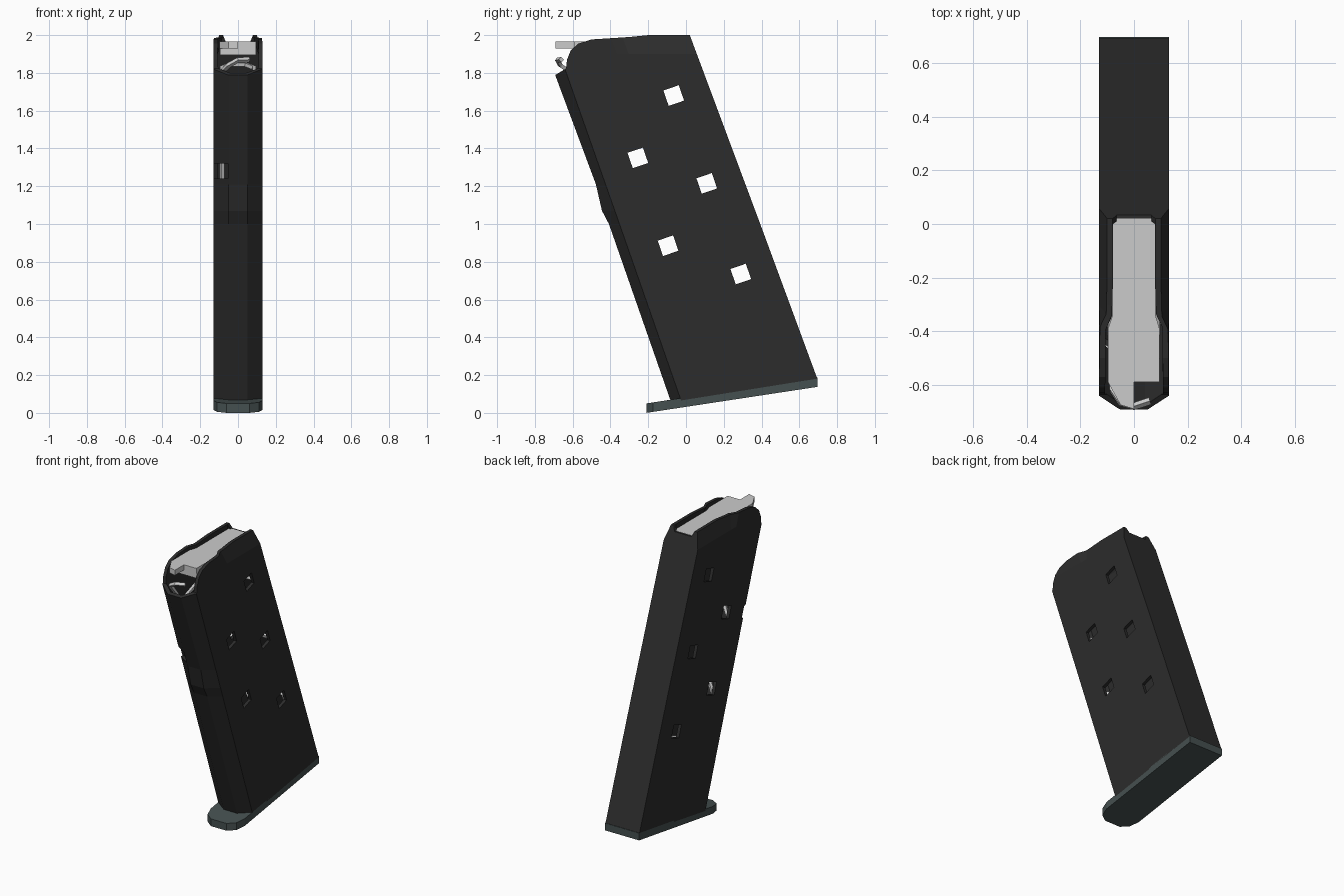
import bpy, bmesh, math

if "Cube" in bpy.data.objects:
    bpy.data.objects.remove(bpy.data.objects["Cube"])

def material(name, col):
    m = bpy.data.materials.new(name)
    m.diffuse_color = (*col, 1)
    m.use_nodes = True
    m.node_tree.nodes["Principled BSDF"].inputs["Base Color"].default_value = m.diffuse_color
    return m

BLACK = material("black_steel", (0.025, 0.025, 0.025))
TEAL = material("dark_plate", (0.06, 0.08, 0.08))

def finish(name, bm, mat=None):
    bmesh.ops.recalc_face_normals(bm, faces=bm.faces)
    me = bpy.data.meshes.new(name)
    bm.to_mesh(me)
    bm.free()
    ob = bpy.data.objects.new(name, me)
    bpy.context.collection.objects.link(ob)
    if mat:
        me.materials.append(mat)
    return ob

def loft(name, rings, mat=None, cap=True, closed=False):
    """Skin a list of rings; closed joins the last ring back to the first."""
    bm = bmesh.new()
    vs = [[bm.verts.new(p) for p in r] for r in rings]
    n = len(rings[0])
    for a, b in zip(vs, vs[1:] + ([vs[0]] if closed else [])):
        for i in range(n):
            j = (i + 1) % n
            bm.faces.new((a[i], a[j], b[j], b[i]))
    if cap and not closed:
        bm.faces.new(vs[0])
        bm.faces.new(vs[-1])
    return finish(name, bm, mat)

def side_prism(name, pts, x0, x1, mat=None):
    return loft(name, [[(x, y, z) for y, z in pts] for x in (x0, x1)], mat)

def cut(ob, cutter):
    cutter.hide_render = True
    m = ob.modifiers.new("cut", 'BOOLEAN')
    m.operation, m.solver, m.object = 'DIFFERENCE', 'EXACT', cutter
    bpy.context.view_layer.objects.active = ob
    bpy.ops.object.modifier_apply(modifier=m.name)
    bpy.data.objects.remove(cutter)

# Leaning hollow shell: chamfered front, top lips bent inward
FRONT = {0.06: -0.08, 1.0: -0.408, 1.07: -0.445, 1.21: -0.477, 1.9: -0.734, 2.0: -0.771}

def ring(zf, t):
    bottom, top = zf < 0.1, zf > 1.95
    def z_at(y):
        return 0.07 + 0.16 * y if bottom else zf
    lip = 0.10 if top else 0.13
    half = [(0.05 - t * 0.4, FRONT[zf] + t, zf)]
    for x, y_top, slope, y_bot, dy in ((0.13, -0.704, 0.352, -0.026, 0.5 * t),
                                       (0.127 if top else 0.13, -0.40, 0.36, 0.27, 0),
                                       (lip, -0.34, 0.36, 0.33, 0),
                                       (lip, 0.02, 0.373, 0.695, -t)):
        y = (y_bot if bottom else y_top + slope * (2 - zf)) + dy
        half.append((x - t, y, z_at(y)))
    return half + [(-x, y, z) for x, y, z in reversed(half)]

levels = sorted(FRONT)
shell = loft("magazine_shell", [ring(z, 0) for z in levels] +
             [ring(z, 0.022) for z in reversed(levels)], BLACK, closed=True)

# Rounded feed opening and rear dip
cut(shell, side_prism("mouth_cutter", [
    (0.1, 2.03), (-0.3, 1.99), (-0.5, 1.977), (-0.57, 1.955), (-0.61, 1.92), (-0.63, 1.87),
    (-0.635, 1.823), (-0.69, 1.79), (-0.9, 1.665), (-0.9, 2.2), (0.1, 2.2)], -0.3, 0.3))
cut(shell, loft("dip_cutter", [[(-a, y, 1.965), (a, y, 1.965), (b, y, 2.1), (-b, y, 2.1)]
                               for y, a, b in ((-0.005, 0.065, 0.12), (0.2, 0.065, 0.12))]))

# Witness holes through both sides
ang = math.radians(19)
for y, z in ((-0.065, 1.68), (-0.255, 1.35), (0.11, 1.215), (-0.095, 0.885), (0.29, 0.735)):
    pts = [(y + 0.061 * math.cos(ang + math.pi * (k + 0.5) / 2),
            z + 0.061 * math.sin(ang + math.pi * (k + 0.5) / 2)) for k in range(4)]
    cut(shell, side_prism("hole_cutter", pts, -0.3, 0.3))

# Catch notch on the left front edge
cut(shell, side_prism("notch_cutter", [(-0.6, 1.24), (-0.42, 1.24), (-0.45, 1.32), (-0.63, 1.32)],
                      -0.3, -0.052))

# Floor plate with tapered toe
plan = [(0.06, -0.21), (0.11, -0.175), (0.13, -0.11), (0.13, 0.697)]
plan += [(-x, y) for x, y in reversed(plan)]
loft("floor_plate", [[(x, y, 0.032 + 0.152 * y + h) for x, y in plan] for h in (0, 0.05)], TEAL)

# Follower plate with half-width tongue at the front
outline = [(0.065, 0.02), (0.08, 0.005), (0.08, -0.34), (0.095, -0.39), (0.095, -0.59), (0, -0.59),
           (0, -0.69), (-0.05, -0.675), (-0.097, -0.59), (-0.097, -0.39), (-0.08, -0.34),
           (-0.08, 0.005), (-0.065, 0.02)]
loft("follower", [[(x, y, z) for x, y in outline] for z in (1.93, 1.966)])
side_prism("follower_front_lip", [(-0.585, 1.93), (-0.585, 1.895), (-0.555, 1.895), (-0.555, 1.93)],
           -0.095, 0.095)

# Flat-sided coil spring under the follower
path = [(0.06, -0.66, 1.87), (0.0, -0.68, 1.868), (-0.05, -0.665, 1.84), (-0.08, -0.62, 1.81)]
c, s = 0.94, 0.34
for k in range(7):
    h = 1.727 - 0.2465 * k
    for x, u, dh in ((-0.085, 0.10, 0), (-0.085, 0.60, 0), (-0.04, 0.65, 0), (0.04, 0.65, 0),
                     (0.085, 0.60, 0), (0.085, 0.10, 0), (0.04, 0.04, -0.06), (-0.04, 0.04, -0.18)):
        if k == 6 and dh:
            continue
        path.append((x, u * c - (h + dh) * s, u * s + (h + dh) * c))
cu = bpy.data.curves.new("spring", 'CURVE')
cu.dimensions = '3D'
cu.bevel_depth, cu.bevel_resolution, cu.use_fill_caps = 0.014, 0, True
sp = cu.splines.new('POLY')
sp.points.add(len(path) - 1)
for p, co in zip(sp.points, path):
    p.co = (*co, 1)
spring = bpy.data.objects.new("spring", cu)
bpy.context.collection.objects.link(spring)
bpy.ops.object.select_all(action='DESELECT')
spring.select_set(True)
bpy.context.view_layer.objects.active = spring
bpy.ops.object.convert(target='MESH')
bpy.ops.object.shade_flat()
